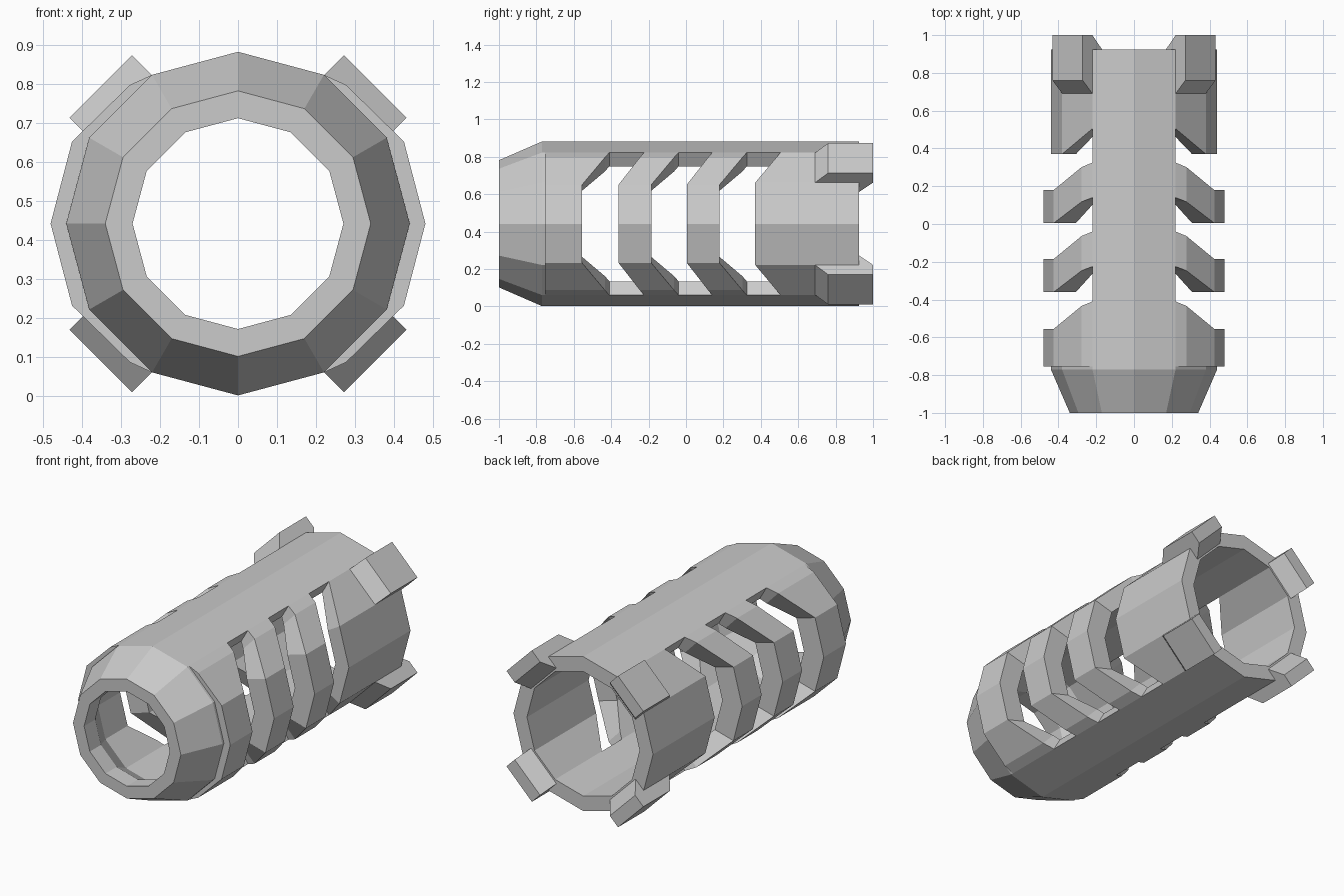
import bpy, bmesh
from math import radians, cos, sin

if "Cube" in bpy.data.objects:
    bpy.data.objects.remove(bpy.data.objects["Cube"])

CZ = 0.442            # height of the tube axis
R, RI = 0.44, 0.355   # outer and inner tube radius


def polar(r, deg):
    return (r * cos(radians(deg)), r * sin(radians(deg)))


def loft(name, sections, closed=False):
    """Skin a list of equal-length closed sections into a solid."""
    bm = bmesh.new()
    rows = [[bm.verts.new((x, y, z + CZ)) for x, y, z in s] for s in sections]
    n = len(rows[0])
    last = len(rows) if closed else len(rows) - 1
    for i in range(last):
        a, b = rows[i], rows[(i + 1) % len(rows)]
        for j in range(n):
            k = (j + 1) % n
            bm.faces.new((a[j], a[k], b[k], b[j]))
    if not closed:
        bm.faces.new(rows[0])
        bm.faces.new(rows[-1])
    bmesh.ops.recalc_face_normals(bm, faces=bm.faces)
    me = bpy.data.meshes.new(name)
    bm.to_mesh(me)
    bm.free()
    ob = bpy.data.objects.new(name, me)
    bpy.context.collection.objects.link(ob)
    return ob


def section(outer, inner, y0, y1):
    return [(outer[0], y0, outer[1]), (outer[0], y1, outer[1]),
            (inner[0], y1, inner[1]), (inner[0], y0, inner[1])]


# Tapered nose with an inner lip
nose = [(-1, 0.27), (-1, 0.34), (-0.77, R), (-0.755, R), (-0.755, RI), (-0.9, 0.27)]
loft("nose", [[(polar(r, a)[0], y, polar(r, a)[1]) for y, r in nose]
              for a in range(0, 360, 30)], closed=True)

# Solid top and bottom panels
for name, start in (("top_panel", 60), ("bottom_panel", 240)):
    loft(name, [section(polar(R, a), polar(RI, a), -0.755, 0.925)
                for a in (start, start + 30, start + 60)])

# Side bands between the swept vents: (outer point, inner point) up one half
plain = [(polar(R, a), polar(RI, a)) for a in (0, 30, 60)]
raised = [((0.48, 0), (RI, 0)), ((0.425, 0.21), polar(RI, 30)),
          ((0.277, 0.355), (0.205, 0.28)), (polar(R, 60), polar(RI, 60))]


def side_band(name, half, front, back, side):
    """front/back are (middle y, y at the panel edge)."""
    secs = []
    for up, pts in ((-1, half[:0:-1]), (1, half)):
        for o, i in pts:
            t = max(0, (o[1] - 0.22) / 0.161)
            y0, y1 = (e[0] + (e[1] - e[0]) * t for e in (front, back))
            secs.append(section((o[0] * side, o[1] * up), (i[0] * side, i[1] * up), y0, y1))
    loft(name, secs)


for side, tag in ((1, "right"), (-1, "left")):
    side_band("front_rib_" + tag, raised, (-0.755, -0.755), (-0.555, -0.41), side)
    for n in range(2):
        d = n * 0.365
        side_band(f"rib_{n + 1}_{tag}", raised, (-0.36 + d, -0.225 + d),
                  (-0.185 + d, -0.04 + d), side)
    side_band("rear_band_" + tag, plain, (0.37, 0.505), (0.925, 0.925), side)

# Four locking lugs at the rear corners, profile in (y, radius)
lug = [(0.69, 0.424), (0.76, 0.497), (1, 0.497), (1, 0.424), (0.925, 0.353), (0.925, 0.424)]
for a in (45, 135, 225, 315):
    c, s = polar(1, a)
    loft(f"lug_{a}", [[(r * c - w * s, y, r * s + w * c) for y, r in lug]
                      for w in (-0.113, 0.113)])
